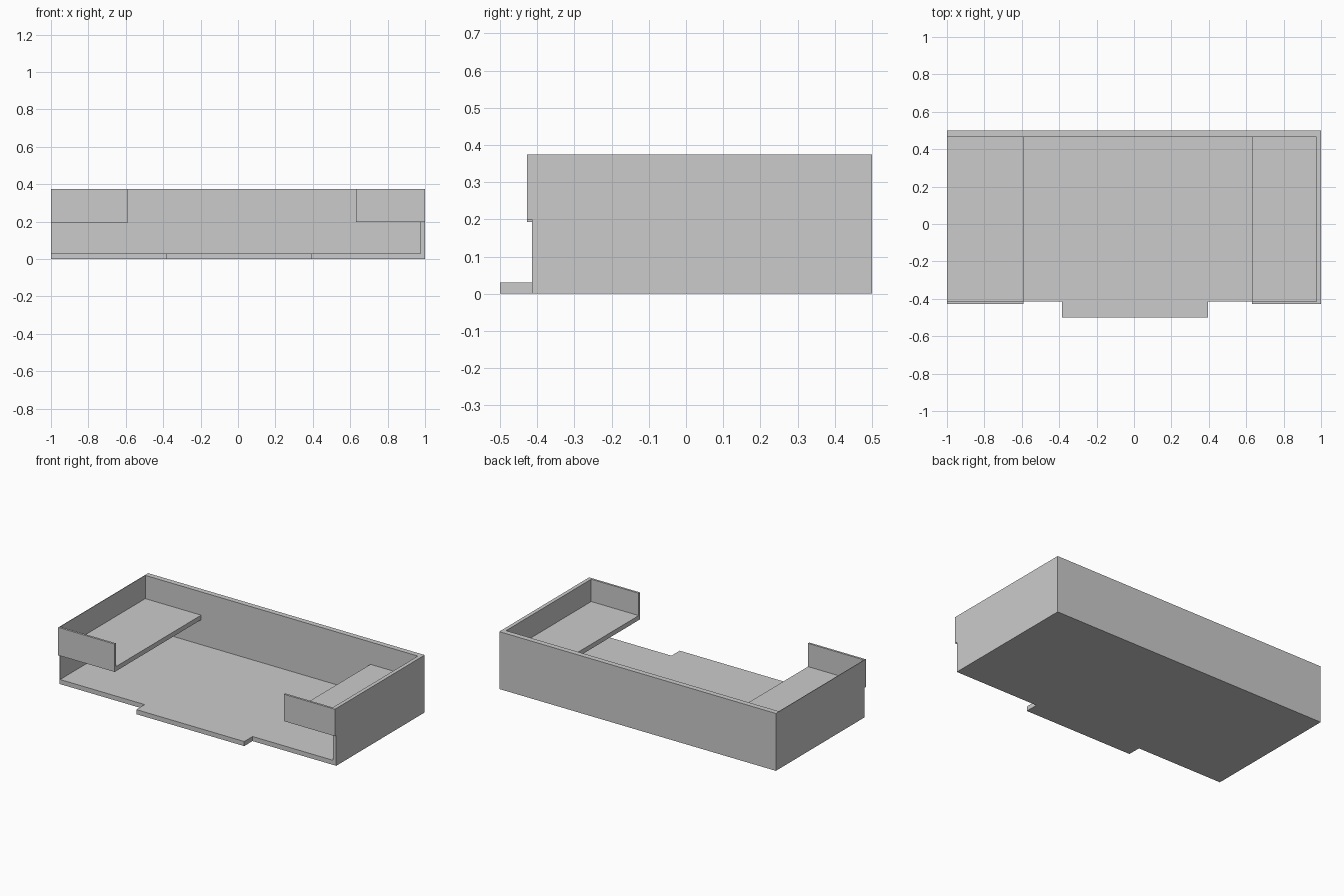
import bpy, bmesh

if "Cube" in bpy.data.objects:
    bpy.data.objects.remove(bpy.data.objects["Cube"])


def prism(name, outline, z0, z1):
    """Extrude a flat xy outline from z0 up to z1."""
    bm = bmesh.new()
    face = bm.faces.new([bm.verts.new((x, y, z0)) for x, y in outline])
    top = bmesh.ops.extrude_face_region(bm, geom=[face])["geom"]
    verts = [v for v in top if isinstance(v, bmesh.types.BMVert)]
    bmesh.ops.translate(bm, verts=verts, vec=(0, 0, z1 - z0))
    bmesh.ops.recalc_face_normals(bm, faces=bm.faces)
    mesh = bpy.data.meshes.new(name)
    bm.to_mesh(mesh)
    bm.free()
    obj = bpy.data.objects.new(name, mesh)
    bpy.context.collection.objects.link(obj)
    return obj


def box(name, x0, x1, y0, y1, z0, z1):
    return prism(name, [(x0, y0), (x1, y0), (x1, y1), (x0, y1)], z0, z1)


FRONT, LIP, BACK, INNER = -0.414, -0.428, 0.5, 0.465
TOP, FLOOR = 0.375, 0.03

# Floor slab with the front step tab
prism("floor", [(-1, FRONT), (-0.385, FRONT), (-0.385, -0.5), (0.395, -0.5),
                (0.395, FRONT), (1, FRONT), (1, BACK), (-1, BACK)], 0, FLOOR)

# Back and side walls
box("back_wall", -1, 1, INNER, BACK, FLOOR, TOP)
box("left_wall", -1, -0.996, FRONT, INNER, FLOOR, TOP)
box("right_wall", 0.975, 1, FRONT, INNER, FLOOR, TOP)

# Raised side decks, each with a front parapet
for side, x0, x1, lx0, lx1, z in (("left", -0.996, -0.592, -1, -0.592, 0.193),
                                  ("right", 0.632, 0.975, 0.632, 1, 0.199)):
    box(side + "_deck", x0, x1, FRONT, INNER, z, z + 0.03)
    box(side + "_parapet", lx0, lx1, LIP, FRONT, z, TOP)
